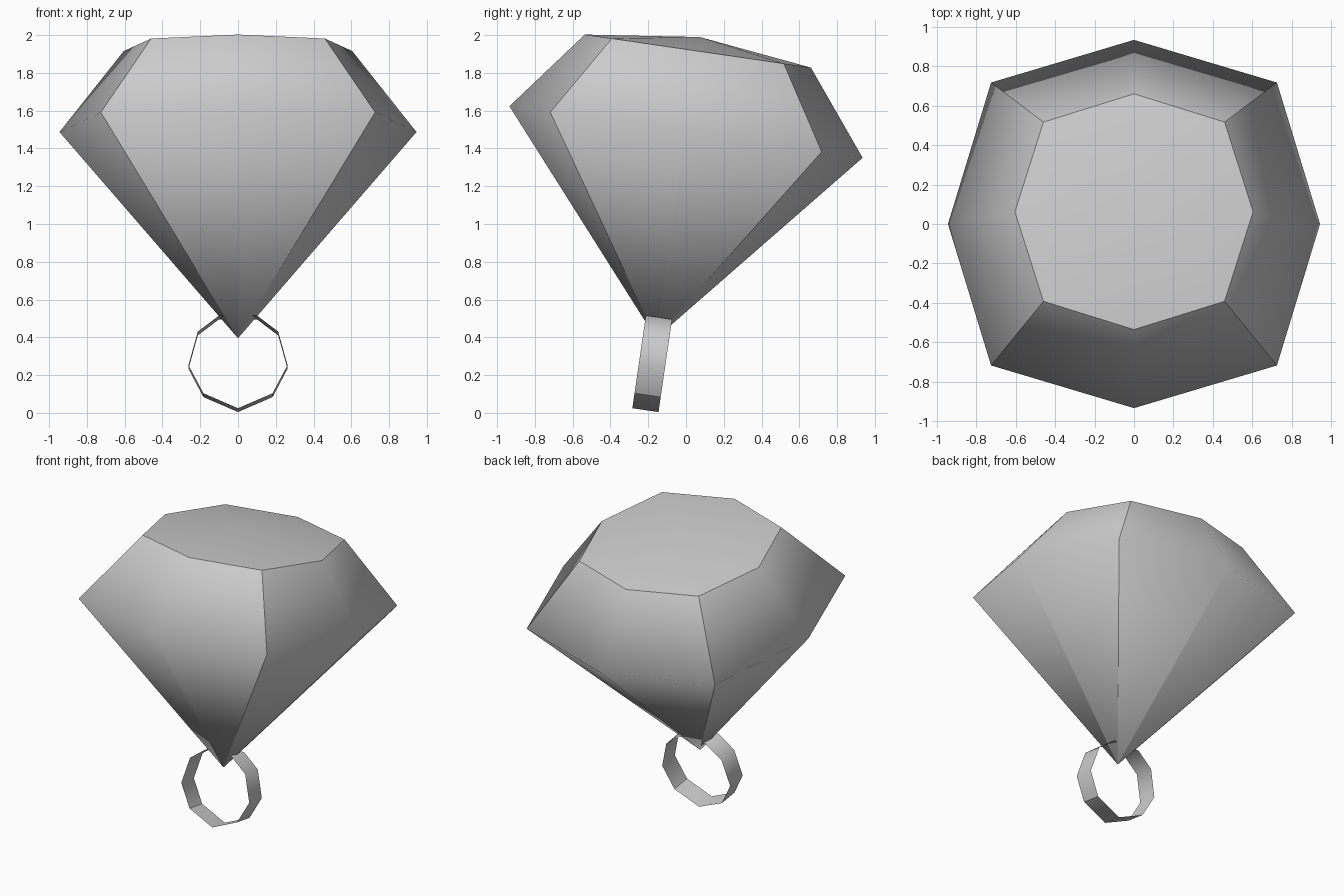
import bpy, bmesh, math
from mathutils import Matrix

if "Cube" in bpy.data.objects:
    bpy.data.objects.remove(bpy.data.objects["Cube"], do_unlink=True)

# One plain grey for everything
grey = bpy.data.materials.new("plain grey")
grey.use_nodes = True
grey.diffuse_color = (0.6, 0.6, 0.6, 1)
grey.node_tree.nodes["Principled BSDF"].inputs["Base Color"].default_value = (0.6, 0.6, 0.6, 1)

# Both parts lean back together around the girdle centre
LEAN = Matrix.Translation((0, 0, 1.487)) @ Matrix.Rotation(math.radians(-8.3), 4, "X")


def finish(bm, name):
    for face in bm.faces:
        face.smooth = True
    bm.transform(LEAN)
    mesh = bpy.data.meshes.new(name)
    bm.to_mesh(mesh)
    bm.free()
    mesh.materials.append(grey)
    obj = bpy.data.objects.new(name, mesh)
    bpy.context.collection.objects.link(obj)
    return obj


def octagon(bm, middle, corner, z):
    """Eight points: odd ones are corners, even ones are side middles."""
    points = []
    for i in range(8):
        a = i * math.pi / 4
        r = corner * math.sqrt(2) if i % 2 else middle
        points.append(bm.verts.new((r * math.cos(a), r * math.sin(a), z)))
    return points


# Cut stone: table, girdle and a tiny blunt tip
bm = bmesh.new()
table = octagon(bm, 0.605, 0.46, 0.433)
girdle = octagon(bm, 0.945, 0.726, 0)
tip = octagon(bm, 0.003, 0.0023, -1.1)
crown_centre = bm.verts.new((0, 0, 0.508))
for i in range(8):
    j = (i + 1) % 8
    bm.faces.new((crown_centre, table[i], table[j]))
    bm.faces.new((table[j], table[i], girdle[i], girdle[j]))
    bm.faces.new((girdle[j], girdle[i], tip[i], tip[j]))
bm.faces.new(tip[::-1])
# Hard edges round the table and down the four corners
for i in range(8):
    bm.edges.get((table[i], table[(i + 1) % 8])).smooth = False
    if i % 2:
        bm.edges.get((table[i], girdle[i])).smooth = False
        bm.edges.get((girdle[i], tip[i])).smooth = False
finish(bm, "cut_stone")

# Finger band: thin nine-sided strip, mirrored left to right
half = [(0.183, -1.408), (0.262, -1.257), (0.213, -1.078), (0.1, -0.992)]
outline = [(0, -1.488)] + half + [(-x, z) for x, z in reversed(half)]
bm = bmesh.new()
front = [bm.verts.new((x, -0.07, z)) for x, z in outline]
back = [bm.verts.new((x, 0.07, z)) for x, z in outline]
count = len(outline)
for i in range(count):
    j = (i + 1) % count
    bm.faces.new((front[i], front[j], back[j], back[i]))
for i in (1, count - 1):
    bm.edges.get((front[i], back[i])).smooth = False
finish(bm, "finger_band")
